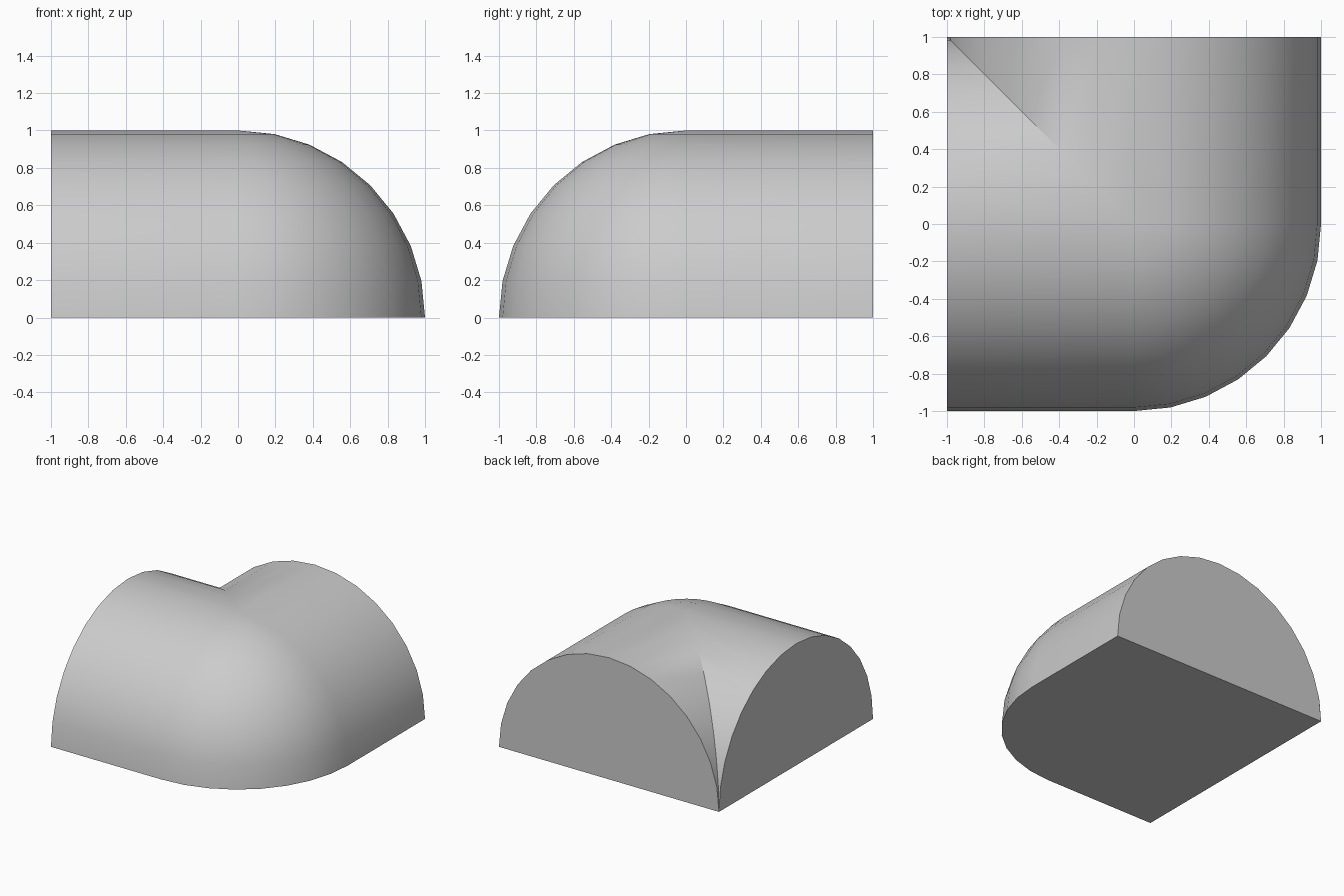
import bpy, bmesh
from math import sin, cos, pi

if "Cube" in bpy.data.objects:
    bpy.data.objects.remove(bpy.data.objects["Cube"])

N = 8  # segments per quarter turn
bm = bmesh.new()
quarter = [i * pi / 2 / N for i in range(N + 1)]


def skin(rows):
    """Quad skin between successive rows of points."""
    grid = [[bm.verts.new(p) for p in row] for row in rows]
    for a, b in zip(grid, grid[1:]):
        for i in range(len(a) - 1):
            bm.faces.new((a[i], b[i], b[i + 1], a[i + 1]))


# outer side: straight arm, rounded corner, straight arm
outer = [[(-1, -cos(t), sin(t)) for t in quarter]]
outer += [[(sin(p) * cos(t), -cos(p) * cos(t), sin(t)) for t in quarter] for p in quarter]
outer += [[(cos(t), 1, sin(t)) for t in quarter]]
skin(outer)

# inner side: both arms meet in a mitred valley
skin([[(-1, cos(t), sin(t)) for t in quarter],
      [(-cos(t), cos(t), sin(t)) for t in quarter],
      [(-cos(t), 1, sin(t)) for t in quarter]])

# half-round end caps and flat base
half = [i * pi / 2 / N for i in range(2 * N + 1)]
caps = [[(-1, cos(t), sin(t)) for t in half],
        [(cos(t), 1, sin(t)) for t in half],
        [(-1, 1, 0), (-1, -1, 0)] + [(sin(p), -cos(p), 0) for p in quarter] + [(1, 1, 0)]]
for pts in caps:
    bm.faces.new([bm.verts.new(p) for p in pts])

bmesh.ops.remove_doubles(bm, verts=bm.verts, dist=1e-4)
bmesh.ops.dissolve_degenerate(bm, edges=bm.edges, dist=1e-4)
bmesh.ops.recalc_face_normals(bm, faces=bm.faces)

mesh = bpy.data.meshes.new("rounded_corner_piece")
bm.to_mesh(mesh)
bm.free()
obj = bpy.data.objects.new("rounded_corner_piece", mesh)
bpy.context.collection.objects.link(obj)
bpy.context.view_layer.objects.active = obj
obj.select_set(True)
bpy.ops.object.shade_smooth_by_angle(angle=pi / 6)
